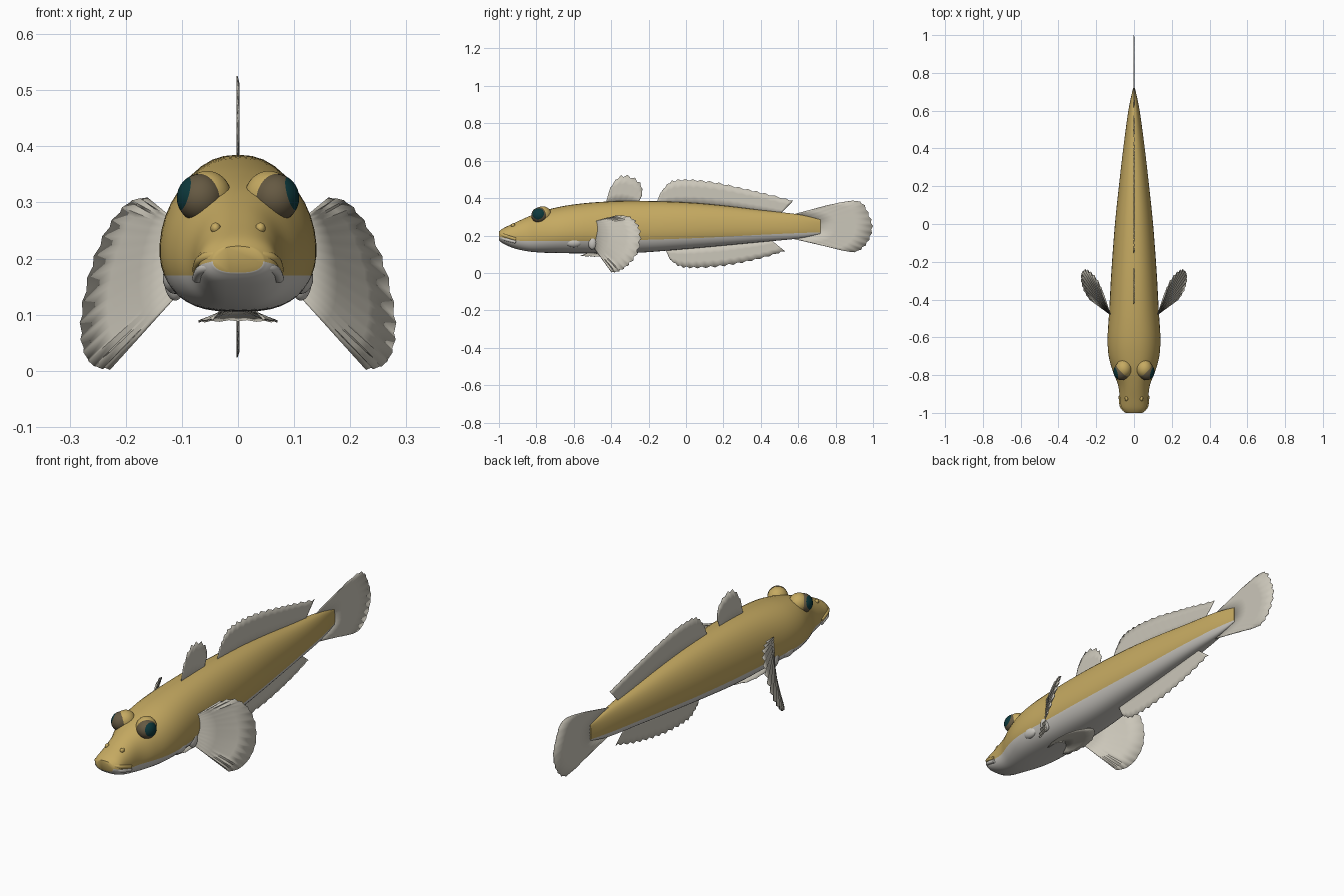
import bpy, bmesh, math
from mathutils import Vector, Matrix

cube = bpy.data.objects.get("Cube")
if cube:
    bpy.data.objects.remove(cube)


def material(name, rgb):
    m = bpy.data.materials.new(name)
    m.use_nodes = True
    m.diffuse_color = (*rgb, 1)
    m.node_tree.nodes["Principled BSDF"].inputs["Base Color"].default_value = (*rgb, 1)
    return m


gold = material("golden skin", (0.56, 0.40, 0.12))
white = material("pale belly", (0.60, 0.58, 0.54))
fin_mat = material("fin membrane", (0.60, 0.57, 0.49))
brown = material("eye brown", (0.13, 0.10, 0.055))
teal = material("pupil teal", (0.004, 0.04, 0.045))


def finish(bm, name, mats, angle=50):
    bmesh.ops.recalc_face_normals(bm, faces=bm.faces)
    me = bpy.data.meshes.new(name)
    bm.to_mesh(me)
    bm.free()
    ob = bpy.data.objects.new(name, me)
    bpy.context.collection.objects.link(ob)
    for m in mats:
        me.materials.append(m)
    bpy.ops.object.select_all(action="DESELECT")
    ob.select_set(True)
    bpy.context.view_layer.objects.active = ob
    bpy.ops.object.shade_smooth_by_angle(angle=math.radians(angle))
    return ob


def spline(points, t):
    """Smooth curve through the points, t from 0 to 1."""
    p = [Vector(q) for q in points]
    u = t * (len(p) - 1)
    i = min(int(u), len(p) - 2)
    f = u - i
    b, c = p[i], p[i + 1]
    a = p[i - 1] if i else b
    d = p[i + 2] if i + 2 < len(p) else c
    return b + (c - a) * (f / 2) + (a * 2 - b * 5 + c * 4 - d) * (f * f / 2) \
        + (b * 3 - a - c * 3 + d) * (f ** 3 / 2)


# Body: stations of y, top, bottom, half width, colour line
stations = [
    (-1.0, .222, .175, .045, .195), (-.975, .240, .155, .068, .188),
    (-.92, .266, .132, .075, .175), (-.85, .298, .116, .085, .170),
    (-.78, .326, .109, .112, .170), (-.70, .348, .106, .134, .170),
    (-.60, .366, .105, .140, .170), (-.45, .380, .105, .131, .172),
    (-.25, .385, .108, .120, .176), (0, .377, .128, .101, .184),
    (.2, .360, .146, .080, .193), (.4, .336, .165, .057, .204),
    (.6, .313, .184, .030, .213), (.72, .285, .210, .005, .217)]
UP, LOW = 24, 16
bm = bmesh.new()
rings = []
for k in range(66):
    y, top, low, w, line = spline(stations, k / 65)
    mid = low + .42 * (top - low)
    t0 = math.asin(max(-.95, min(0, (line - mid) / (mid - low))))
    angles = [t0 + (math.pi - 2 * t0) * j / UP for j in range(UP)]
    angles += [math.pi - t0 + (math.pi + 2 * t0) * j / LOW for j in range(LOW)]
    ring = []
    for a in angles:
        c, s = math.cos(a), math.sin(a)
        x = math.copysign(w * abs(c) ** (.88 if s > 0 else .7), c)
        ring.append(bm.verts.new((x, y, mid + s * (top - mid if s > 0 else mid - low))))
    rings.append(ring)
n = UP + LOW
for r, q in zip(rings, rings[1:]):
    for j in range(n):
        f = bm.faces.new((r[j], r[(j + 1) % n], q[(j + 1) % n], q[j]))
        f.material_index = 0 if j < UP else 1
bm.faces.new(rings[0])
bm.faces.new(rings[-1])
finish(bm, "body", [gold, white])


# Spherical parts
def ball(name, centre, size, mats, aim=None, limit=1):
    rot = Vector(aim).to_track_quat("Z", "Y").to_matrix().to_4x4() if aim else Matrix()
    bm = bmesh.new()
    bmesh.ops.create_uvsphere(bm, u_segments=32, v_segments=24, radius=1)
    for f in bm.faces:
        if f.calc_center_median().z > limit:
            f.material_index = 1
    bm.transform(Matrix.Translation(centre) @ Matrix.Diagonal((*size, 1)) @ rot)
    return finish(bm, name, mats)


for s, side in ((1, "left"), (-1, "right")):
    ball(side + "_eye", (s * .067, -.782, .308), (.042, .045, .043), [brown, teal],
         (s * .92, -.25, .25), .70)
    ball(side + "_eyelid", (s * .055, -.767, .311), (.043, .048, .045), [gold])
    ball(side + "_gill_cover", (s * .112, -.60, .165), (.022, .045, .028), [white])
    ball(side + "_pectoral_base", (s * .112, -.50, .165), (.02, .025, .04), [white])
    ball(side + "_nostril", (s * .04, -.925, .254), (.009, .012, .010), [gold])


# Lips
def lip(name, half, radius, mat):
    path = half + [(-x, y, z) for x, y, z in reversed(half[:-1])]
    cu = bpy.data.curves.new(name, "CURVE")
    cu.dimensions = "3D"
    cu.bevel_depth = radius
    cu.use_fill_caps = True
    sp = cu.splines.new("POLY")
    sp.points.add(32)
    for i, p in enumerate(sp.points):
        p.co = (*spline(path, i / 32), 1)
    cu.materials.append(mat)
    ob = bpy.data.objects.new(name, cu)
    bpy.context.collection.objects.link(ob)


lip("upper_lip", [(.073, -.91, .180), (.066, -.965, .197), (.042, -.988, .206),
                  (0, -.991, .209)], .009, gold)
lip("lower_lip", [(.073, -.91, .165), (.065, -.965, .180), (.041, -.986, .188),
                  (0, -.989, .190)], .009, white)


# Fins: pleated sheets between a base line and a notched rim
def fin(name, base, rim, rays, notch, pleat):
    bm = bmesh.new()
    rows = []
    for k in range(2 * rays + 1):
        b, r = spline(base, k / (2 * rays)), spline(rim, k / (2 * rays))
        if k % 2:
            r = b.lerp(r, 1 - notch)
        fold = Vector(pleat) * (1 if k % 2 else -1)
        rows.append([bm.verts.new(b.lerp(r, t) + fold * t) for t in (0, .35, .7, 1)])
    for p, q in zip(rows, rows[1:]):
        for i in range(3):
            bm.faces.new((p[i], p[i + 1], q[i + 1], q[i]))
    ob = finish(bm, name, [fin_mat], 60)
    mod = ob.modifiers.new("thickness", "SOLIDIFY")
    mod.thickness = .002
    mod.offset = 0


def flat(points):
    return [(0, y, z) for y, z in points]


fold = (.0015, 0, 0)
fin("front_dorsal_fin", flat([(-.43, .37), (-.34, .375), (-.255, .375)]),
    flat([(-.405, .455), (-.365, .512), (-.32, .526), (-.265, .505), (-.235, .465),
          (-.235, .415)]), 7, .09, fold)
fin("rear_dorsal_fin", flat([(-.16, .37), (.1, .36), (.35, .33), (.5, .31)]),
    flat([(-.135, .43), (-.08, .492), (.02, .502), (.15, .488), (.3, .456),
          (.43, .425), (.575, .388)]), 17, .07, fold)
fin("anal_fin", flat([(-.11, .125), (.1, .145), (.3, .165), (.45, .18)]),
    flat([(-.085, .07), (-.03, .031), (.06, .024), (.18, .032), (.3, .052),
          (.42, .080), (.53, .115)]), 15, .08, fold)
fin("tail_fin", flat([(.58, .315), (.68, .28), (.7, .25), (.68, .215), (.58, .18)]),
    flat([(.75, .360), (.88, .386), (.945, .375), (.98, .315), (1, .25), (.985, .185),
          (.95, .135), (.89, .110), (.75, .142)]), 14, .03, fold)
for s, side in ((1, "left"), (-1, "right")):
    fin(side + "_pectoral_fin",
        [(s * x, y, z) for x, y, z in
         [(.120, -.49, .275), (.122, -.49, .21), (.112, -.49, .13)]],
        [(s * x, y, z) for x, y, z in
         [(.165, -.37, .308), (.195, -.30, .300), (.232, -.255, .255),
          (.262, -.242, .185), (.280, -.262, .10), (.278, -.31, .04),
          (.260, -.36, .008), (.232, -.40, .002)]],
        14, .025, (s * .004, -.003, 0))
fin("pelvic_disc", [(-.03, -.52, .108), (0, -.51, .107), (.03, -.52, .108)],
    [(-.045, -.565, .092), (-.07, -.49, .088), (-.06, -.37, .088), (0, -.29, .09),
     (.06, -.37, .088), (.07, -.49, .088), (.045, -.565, .092)], 12, .02, (0, 0, .001))
